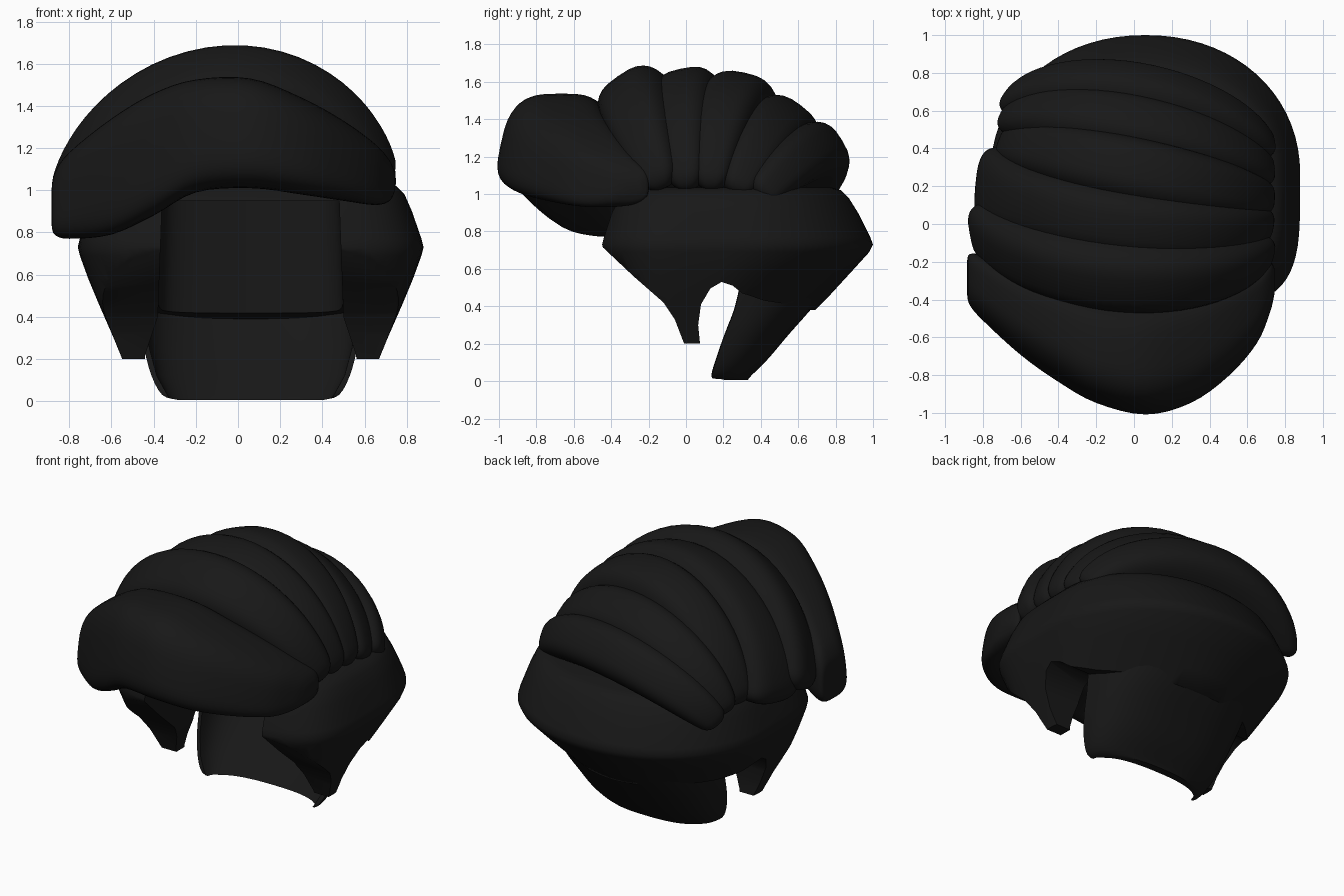
import bpy, bmesh, math
from mathutils import Vector

if "Cube" in bpy.data.objects:
    bpy.data.objects.remove(bpy.data.objects["Cube"])

CX = 0.06  # middle of the head shell
mat = bpy.data.materials.new("black_hair")
mat.diffuse_color = (0.009, 0.009, 0.009, 1)
mat.use_nodes = True
mat.node_tree.nodes["Principled BSDF"].inputs["Base Color"].default_value = mat.diffuse_color


def spow(v, p):
    return math.copysign(abs(v) ** p, v)


def skin(name, rings):
    """Closed solid from equally sized rings, capped at both ends."""
    bm = bmesh.new()
    vs = [[bm.verts.new(p) for p in r] for r in rings]
    n = len(vs[0])
    for a, b in zip(vs, vs[1:]):
        for i in range(n):
            j = (i + 1) % n
            bm.faces.new((a[i], a[j], b[j], b[i]))
    bm.faces.new(vs[0][::-1])
    bm.faces.new(vs[-1])
    bmesh.ops.recalc_face_normals(bm, faces=bm.faces)
    me = bpy.data.meshes.new(name)
    bm.to_mesh(me)
    bm.free()
    ob = bpy.data.objects.new(name, me)
    bpy.context.collection.objects.link(ob)
    me.materials.append(mat)
    return ob


def activate(ob):
    bpy.ops.object.select_all(action='DESELECT')
    ob.select_set(True)
    bpy.context.view_layer.objects.active = ob


def carve(ob, cutter, op):
    m = ob.modifiers.new("carve", 'BOOLEAN')
    m.operation, m.object, m.solver = op, cutter, 'EXACT'
    activate(ob)
    bpy.ops.object.modifier_apply(modifier=m.name)
    bpy.data.objects.remove(cutter)


def smooth(ob, angle=40):
    activate(ob)
    bpy.ops.object.shade_smooth_by_angle(angle=math.radians(angle))


def plan_ring(z, hx, yf, yb, yc, ef, eb, n=72):
    """Horizontal ring: boxy front half, rounder back half."""
    out = []
    for i in range(n):
        a = 2 * math.pi * i / n
        c, s = math.cos(a), math.sin(a)
        e = 2 / (eb if s > 0 else ef)
        out.append((CX + hx * spow(c, e), yc + (yb - yc if s > 0 else yc - yf) * spow(s, e), z))
    return out


def side_prism(profile):
    return skin("cutter", [[(x, y, z) for y, z in profile] for x in (-1.2, 1.2)])


def curve(pts, per=6):
    """Catmull-Rom resampling of tuples."""
    P = [Vector(p) for p in pts]
    P = [2 * P[0] - P[1]] + P + [2 * P[-1] - P[-2]]
    out = []
    for i in range(1, len(P) - 2):
        a, b, c, d = P[i - 1:i + 3]
        for k in range(per):
            t = k / per
            out.append(0.5 * (2 * b + (c - a) * t + (2 * a - 5 * b + 4 * c - d) * t * t
                              + (3 * b - a - 3 * c + d) * t ** 3))
    return out + [P[-2]]


# side and back hair: bulging shell, hollowed for the face, trimmed to the side profile
# (narrows behind the ears towards the bottom so it runs into the nape)
shell = skin("side_back_hair", [plan_ring(z, hx, yf, yb, yc, 4.2, eb) for z, hx, yf, yb, yc, eb in (
    (.19, .605, -.15, .50, .04, 1.6), (.30, .65, -.25, .60, .05, 1.65), (.38, .685, -.30, .69, .06, 1.75),
    (.46, .72, -.35, .77, .09, 1.85), (.58, .77, -.40, .88, .16, 2.0), (.69, .81, -.45, .98, .24, 2.1),
    (.73, .82, -.46, 1.0, .26, 2.1), (.77, .81, -.45, .985, .26, 2.1), (.90, .765, -.41, .92, .26, 2.1),
    (.98, .73, -.37, .87, .26, 2.1), (1.02, .69, -.32, .83, .26, 2.1),
    (1.035, .63, -.25, .78, .26, 2.1))])
carve(shell, skin("cutter", [plan_ring(z, hx, -1, .5, .26, 12, 4) for z, hx in (
    (.1, .51), (.22, .50), (.4, .44), (.95, .42))]), 'DIFFERENCE')
carve(shell, side_prism([(-.45, 1.2), (-.45, .72), (-.28, .56), (-.12, .42), (-.06, .33), (-.01, .2),
                         (.075, .2), (.065, .3), (.08, .41), (.13, .495), (.19, .53), (.25, .51),
                         (.3, .47), (.42, .43), (.55, .41), (.66, .38), (.76, .38), (1.1, .38),
                         (1.1, 1.2)]), 'INTERSECT')
smooth(shell, 50)

# nape hair: thin curved sheet hanging below the shell
nape_rows = curve([(.005, .35, .16, .33), (.03, .42, .14, .35), (.12, .47, .165, .44),
                   (.25, .505, .21, .55), (.38, .525, .26, .665), (.50, .54, .29, .76)], 3)
nape = skin("nape_hair", [plan_ring(z, hx, yc - .01, yb, yc, 2.5, 2.5) for z, hx, yc, yb in nape_rows])
carve(nape, skin("cutter", [plan_ring(z, hx - .025, -.5, yb - .05, yc, 8, 2.5) for z, hx, yc, yb in (
    (-.05, .36, .12, .29), (.03, .42, .14, .35), (.12, .47, .165, .44), (.25, .505, .21, .55),
    (.38, .525, .26, .665), (.55, .54, .29, .79))]), 'DIFFERENCE')
smooth(nape)

# front fringe: swept roll, stations are x, front y, back y, bottom z, top z
fringe = []
for x, yf, yb, zb, zt in curve([
        (-.885, -.36, -.20, .84, 1.0), (-.87, -.42, -.16, .79, 1.08), (-.80, -.50, -.17, .77, 1.18),
        (-.60, -.68, -.27, .79, 1.34), (-.40, -.82, -.33, .88, 1.46), (-.20, -.93, -.40, .99, 1.525),
        (.06, -.99, -.42, 1.01, 1.53), (.30, -.93, -.38, .98, 1.44), (.50, -.79, -.31, .95, 1.33),
        (.65, -.62, -.25, .93, 1.22), (.72, -.46, -.2, .95, 1.14), (.745, -.36, -.24, 1.0, 1.08)], 4):
    ring = []
    for i in range(40):
        a = 2 * math.pi * i / 40
        u, v = spow(math.cos(a), .62), spow(math.sin(a), .62)
        ring.append((x, (yf + yb) / 2 + (yb - yf) / 2 * u + .05 * (yb - yf) * v * (1 - u),
                     (zb + zt) / 2 + (zt - zb) / 2 * v))
    fringe.append(ring)
smooth(skin("front_fringe", fringe), 60)


def lock(name, left, apex, right, w_left, w_top, w_right, depth):
    """Fat strand arching over the head from left end to right end."""
    L, A, R = Vector(left), Vector(apex), Vector(right)
    M, H = (L + R) / 2, (R - L) / 2
    hub = Vector((M.x, .15, .9))
    A.x = M.x

    def path(t):
        return M - H * math.cos(t) + (A - M) * spow(math.sin(t), 1.18)

    rings, N = [], 44
    for k in range(N + 1):
        f = .5 - .5 * math.cos(math.pi * k / N)      # denser stations at the ends
        t = math.pi * (.004 + .992 * f)
        p = path(t)
        tan = (path(t + .01) - path(t - .01)).normalized()
        out = p - hub
        out = (out - tan * out.dot(tan)).normalized()
        side = tan.cross(out)
        s = math.sin(t)
        w_end = w_left if f < .5 else w_right
        cap = min(1, math.sqrt(max(.02, 1 - (1 - min(1, s / .22)) ** 2)))
        w = (w_end + (w_top - w_end) * s ** .8) / 2 * cap
        d = (.09 + (depth - .09) * s) * cap
        c = p - out * (.09 + (depth - .09) * s)
        ring = []
        for i in range(32):
            a = 2 * math.pi * i / 32
            ring.append(c + side * w * spow(math.cos(a), .66) + out * d * spow(math.sin(a), .66))
        rings.append(ring)
    smooth(skin(name, rings), 60)


# strands fanned from front to back
lock("strand_1", (-.885, -.02, .93), (0, -.36, 1.63), (.755, -.14, 1.02), .30, .42, .15, .26)
lock("strand_2", (-.855, .22, .93), (0, -.02, 1.67), (.755, 0, 1.02), .46, .37, .14, .26)
lock("strand_3", (-.73, .45, .97), (0, .31, 1.65), (.76, .13, 1.02), .17, .37, .13, .26)
lock("strand_4", (-.72, .57, .95), (0, .60, 1.48), (.76, .27, 1.0), .14, .35, .14, .24)
lock("strand_5", (-.71, .64, .90), (0, .82, 1.30), (.76, .40, .98), .14, .32, .15, .22)
